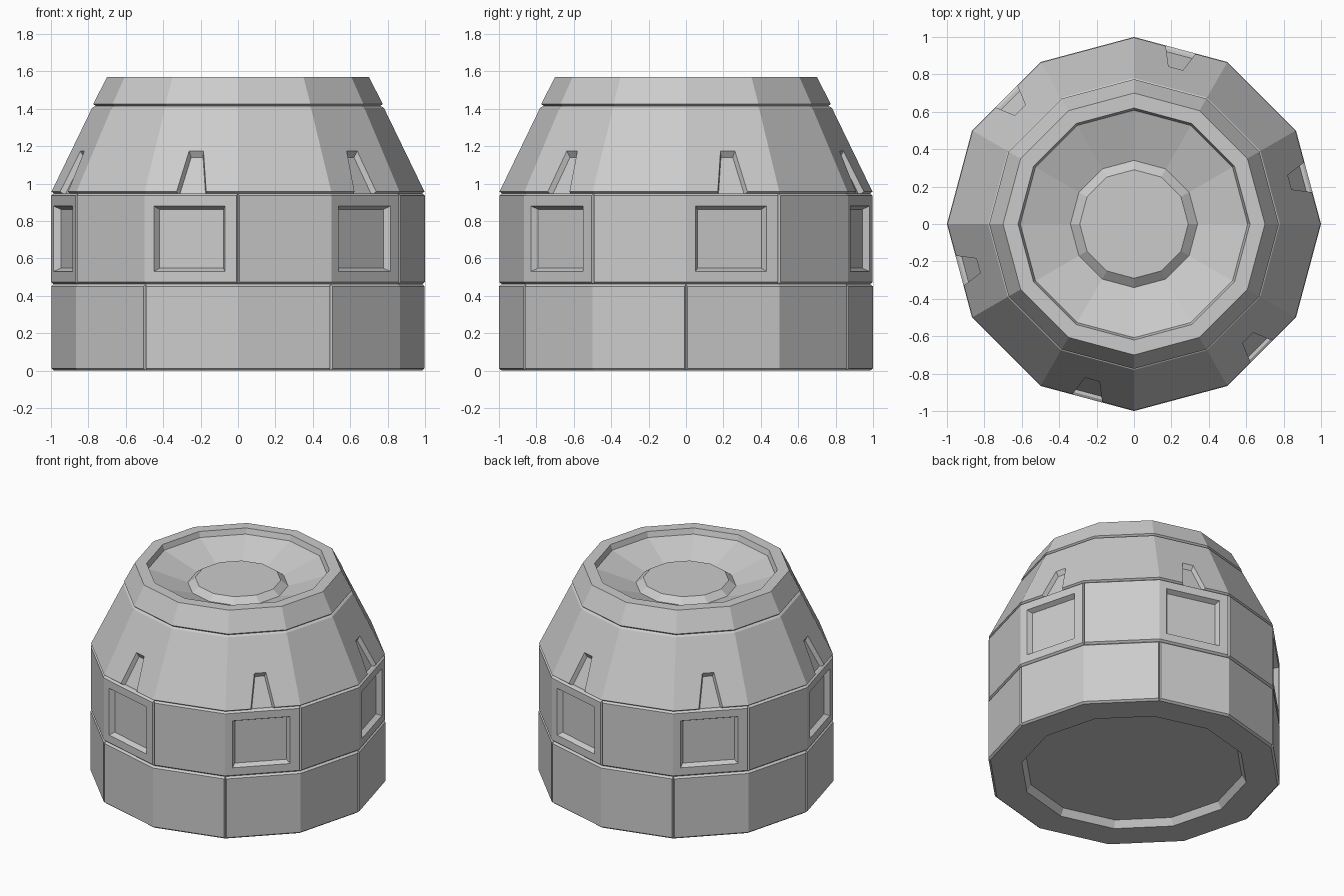
import bpy, bmesh, math
from mathutils import Matrix, Vector

if "Cube" in bpy.data.objects:
    bpy.data.objects.remove(bpy.data.objects["Cube"], do_unlink=True)

SIDES = 12
APOTHEM = math.cos(math.pi / SIDES)
STEP = math.radians(60)

grey = bpy.data.materials.new("plain grey")
grey.use_nodes = True
colour = (0.6, 0.6, 0.6, 1)
grey.diffuse_color = colour
grey.node_tree.nodes["Principled BSDF"].inputs["Base Color"].default_value = colour


def loft(bm, rings):
    """Skin a stack of equal point rings and close both ends."""
    rings = [[bm.verts.new(p) for p in ring] for ring in rings]
    n = len(rings[0])
    for a, b in zip(rings, rings[1:]):
        for i in range(n):
            j = (i + 1) % n
            bm.faces.new((a[i], a[j], b[j], b[i]))
    bm.faces.new(rings[0][::-1])
    bm.faces.new(rings[-1])


def finish(name, bm):
    bmesh.ops.recalc_face_normals(bm, faces=bm.faces)
    mesh = bpy.data.meshes.new(name)
    bm.to_mesh(mesh)
    bm.free()
    mesh.materials.append(grey)
    obj = bpy.data.objects.new(name, mesh)
    bpy.context.collection.objects.link(obj)
    return obj


def lathe(name, profile):
    bm = bmesh.new()
    corners = [2 * math.pi * i / SIDES for i in range(SIDES)]
    loft(bm, [[(r * math.cos(a), r * math.sin(a), z) for a in corners] for r, z in profile])
    return finish(name, bm)


def pocket(bm, frame, outline, depth, taper):
    """Tapered cutter sunk along the frame's x axis."""
    rings = []
    for x in (0.02, -depth):
        k = 1 + taper * x / depth
        rings.append([frame @ Vector((x, u * k, v * k)) for u, v in outline])
    loft(bm, rings)


def seam(bm, angle, low, high):
    """Narrow vertical groove along a corner."""
    turn = Matrix.Rotation(angle, 4, "Z")
    diamond = [(0.985, 0), (1, -0.01), (1.02, 0), (1, 0.01)]
    loft(bm, [[turn @ Vector((x, y, z)) for x, y in diamond] for z in (low, high)])


def carve(obj, bm):
    cutter = finish("cutter", bm)
    cutter.hide_render = True
    mod = obj.modifiers.new("carve", "BOOLEAN")
    mod.operation = "DIFFERENCE"
    mod.solver = "EXACT"
    mod.object = cutter
    bpy.context.view_layer.objects.active = obj
    bpy.ops.object.modifier_apply(modifier=mod.name)
    bpy.data.objects.remove(cutter, do_unlink=True)


# Base band with recessed underside
base_band = lathe("base_band", [(0.74, 0.05), (0.77, 0), (0.985, 0), (1, 0.012),
                                (1, 0.45), (0.985, 0.462)])
cuts = bmesh.new()
for i in range(6):
    seam(cuts, i * STEP, -0.1, 0.6)
carve(base_band, cuts)

# Middle band with sunken windows on every other face
window_band = lathe("window_band", [(0.985, 0.462), (1, 0.474), (1, 0.936), (0.985, 0.946)])
cuts = bmesh.new()
window = [(-0.207, -0.175), (0.187, -0.175), (0.187, 0.175), (-0.207, 0.175)]
for i in range(6):
    turn = Matrix.Rotation(math.radians(15) + i * STEP, 4, "Z")
    pocket(cuts, turn @ Matrix.Translation((APOTHEM, 0, 0.705)), window, 0.035, 0.1)
    seam(cuts, math.radians(30) + i * STEP, 0.4, 1.0)
carve(window_band, cuts)

# Sloping shoulder with tapered notches above the windows
shoulder = lathe("shoulder", [(0.982, 0.946), (0.997, 0.957), (0.78, 1.405), (0.765, 1.414)])
cuts = bmesh.new()
slope = (0.997 - 0.78) / (1.405 - 0.957)
height = 1.06
reach = APOTHEM * (0.997 - slope * (height - 0.957))
tilt = Matrix.Rotation(-math.atan(slope * APOTHEM), 4, "Y")
notch = [(-0.106, -0.25), (0.106, -0.25), (0.04, 0.125), (-0.04, 0.125)]
for i in range(6):
    turn = Matrix.Rotation(math.radians(15) + i * STEP, 4, "Z")
    pocket(cuts, turn @ Matrix.Translation((reach, 0, height)) @ tilt, notch, 0.03, 0.18)
carve(shoulder, cuts)

# Cap with a shallow bowl and raised centre
lathe("cap", [(0.76, 1.414), (0.774, 1.426), (0.70, 1.57), (0.62, 1.57),
              (0.608, 1.53), (0.34, 1.44), (0.29, 1.48)])
